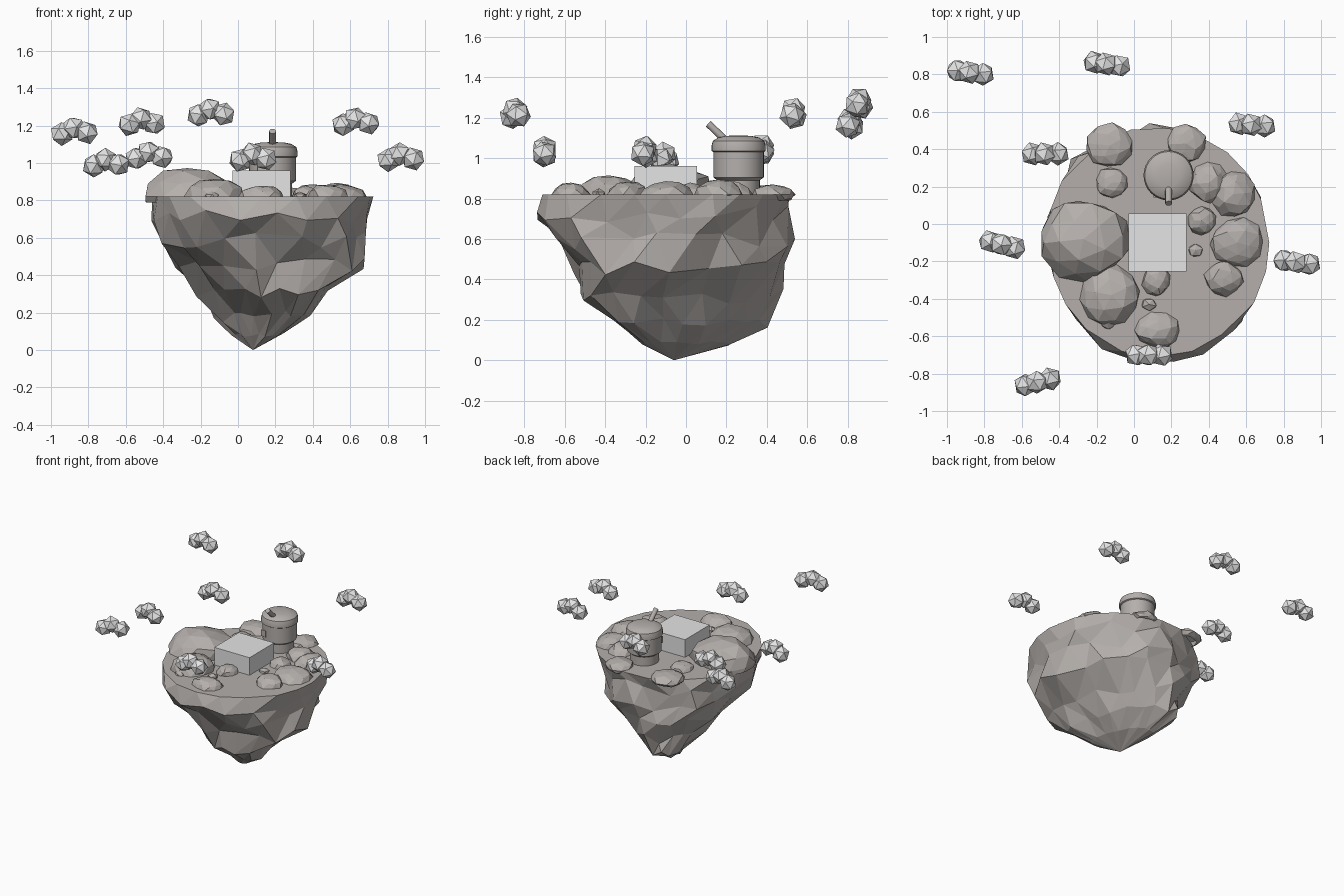
import bpy, bmesh, random
from math import cos, sin, pi, radians
from mathutils import Vector, Matrix

if "Cube" in bpy.data.objects:
    bpy.data.objects.remove(bpy.data.objects["Cube"])
rng = random.Random(11)
GROUND = 0.82


def material(name, rgb):
    m = bpy.data.materials.new(name)
    m.use_nodes = True
    m.diffuse_color = (*rgb, 1)
    m.node_tree.nodes["Principled BSDF"].inputs["Base Color"].default_value = (*rgb, 1)
    return m


STONE = material("warm grey stone", (0.46, 0.43, 0.41))
PALE = material("pale grey", (0.78, 0.78, 0.78))


def finish(bm, name, mat, smooth=False):
    bmesh.ops.recalc_face_normals(bm, faces=bm.faces)
    mesh = bpy.data.meshes.new(name)
    bm.to_mesh(mesh)
    bm.free()
    mesh.materials.append(mat)
    obj = bpy.data.objects.new(name, mesh)
    bpy.context.collection.objects.link(obj)
    if smooth:
        bpy.ops.object.select_all(action="DESELECT")
        obj.select_set(True)
        bpy.context.view_layer.objects.active = obj
        bpy.ops.object.shade_smooth_by_angle(angle=radians(35))
    return obj


def island():
    # Each ring: height, left and right x, front and back y, diagonal skew, roughness
    rings = [(0.82, -0.47, 0.725, -0.71, 0.52, 0, 0.015),
             (0.72, -0.47, 0.72, -0.73, 0.52, 0, 0.05),
             (0.59, -0.45, 0.70, -0.67, 0.52, -0.1, 0.07),
             (0.45, -0.33, 0.67, -0.57, 0.51, -0.25, 0.09),
             (0.31, -0.22, 0.50, -0.55, 0.47, -0.45, 0.10),
             (0.18, -0.12, 0.38, -0.37, 0.40, -0.6, 0.10),
             (0.08, -0.03, 0.25, -0.22, 0.22, -0.6, 0.08)]
    sides = 20
    bm = bmesh.new()
    loops = []
    for k, (z, x0, x1, y0, y1, skew, rough) in enumerate(rings):
        loop = []
        for i in range(sides):
            a = 2 * pi * (i + 0.5 * (k % 2) + rng.uniform(-0.25, 0.25)) / sides
            r = 1 + rng.uniform(-1.3, 0.7) * rough
            dz = 0 if k == 0 else rng.uniform(-0.045, 0.045) * min(1, z * 4)
            loop.append(bm.verts.new(((x0 + x1) / 2 + r * (x1 - x0) / 2 * cos(a),
                                      (y0 + y1) / 2 + r * (y1 - y0) / 2 * sin(a + skew), z + dz)))
        loops.append(loop)
    bm.faces.new(loops[0])
    # Triangles between the staggered rings
    for k in range(len(loops) - 1):
        up, low = loops[k], loops[k + 1]
        for i in range(sides):
            j = (i + 1) % sides
            if k % 2 == 0:
                bm.faces.new((up[i], up[j], low[i]))
                bm.faces.new((up[j], low[j], low[i]))
            else:
                bm.faces.new((up[i], low[j], low[i]))
                bm.faces.new((up[i], up[j], low[j]))
    tip = bm.verts.new((0.08, -0.06, 0))
    for i in range(sides):
        bm.faces.new((loops[-1][i], loops[-1][(i + 1) % sides], tip))
    finish(bm, "island_rock", STONE)


def boulder(name, x, y, rx, ry, height, detail=2):
    # Squashed, roughened dome, cut just below the ground
    bm = bmesh.new()
    bmesh.ops.create_icosphere(bm, subdivisions=detail, radius=1)
    spin = Matrix.Rotation(rng.uniform(0, pi), 3, "Z")
    for v in bm.verts:
        p = spin @ v.co * rng.uniform(0.86, 1.04)
        v.co = (x + p.x * rx, y + p.y * ry, GROUND + p.z * height)
    geom = bm.verts[:] + bm.edges[:] + bm.faces[:]
    bmesh.ops.bisect_plane(bm, geom=geom, plane_co=(0, 0, GROUND - 0.03),
                           plane_no=(0, 0, -1), clear_outer=True)
    finish(bm, name, STONE)


def lathe(name, x, y, profile, sides=32):
    bm = bmesh.new()
    verts = [bm.verts.new((x + r, y, z)) for r, z in profile]
    edges = [bm.edges.new(pair) for pair in zip(verts, verts[1:])]
    bmesh.ops.spin(bm, geom=verts + edges, cent=(x, y, 0), axis=(0, 0, 1),
                   angle=2 * pi, steps=sides)
    bmesh.ops.remove_doubles(bm, verts=bm.verts, dist=0.0005)
    finish(bm, name, STONE, smooth=True)


def rod(name, start, end, radius, sides=12):
    start, end = Vector(start), Vector(end)
    d = end - start
    place = Matrix.Translation((start + end) / 2) @ d.to_track_quat("Z", "Y").to_matrix().to_4x4()
    bm = bmesh.new()
    bmesh.ops.create_cone(bm, cap_ends=True, segments=sides, radius1=radius,
                          radius2=radius, depth=d.length, matrix=place)
    finish(bm, name, STONE, smooth=True)


def box(name, center, size, mat):
    bm = bmesh.new()
    bmesh.ops.create_cube(bm, size=1, matrix=Matrix.Translation(center) @ Matrix.Diagonal((*size, 1)))
    finish(bm, name, mat)


def cloud(name, x, y, z, turn):
    # Three low-poly puffs in a row, the middle one raised
    bm = bmesh.new()
    rot = Matrix.Rotation(radians(turn), 3, "Z")
    for dx, dz in ((-0.068, -0.015), (-0.005, 0.018), (0.068, -0.008)):
        pos = Vector((x, y, z)) + rot @ Vector((dx, 0, dz))
        tilt = Matrix.Rotation(rng.uniform(0, pi), 4, "X")
        bmesh.ops.create_icosphere(bm, subdivisions=1, radius=0.064,
                                   matrix=Matrix.Translation(pos) @ tilt)
    finish(bm, name, PALE)


island()

# Boulders scattered on the ground
boulders = [(-0.27, -0.08, 0.26, 0.23, 0.17), (-0.12, -0.38, 0.17, 0.17, 0.10),
            (0.13, -0.57, 0.13, 0.10, 0.06), (0.48, -0.29, 0.11, 0.10, 0.07),
            (0.55, -0.10, 0.15, 0.14, 0.07), (0.53, 0.16, 0.12, 0.13, 0.08),
            (0.28, 0.43, 0.11, 0.11, 0.05), (-0.13, 0.42, 0.13, 0.12, 0.05),
            (-0.12, 0.22, 0.09, 0.09, 0.05), (0.40, 0.22, 0.11, 0.11, 0.07),
            (0.12, -0.30, 0.08, 0.09, 0.06), (0.36, 0.02, 0.08, 0.08, 0.06)]
for n, b in enumerate(boulders):
    boulder(f"boulder_{n + 1}", *b)
for n, (px, py) in enumerate([(0.33, -0.14), (-0.14, -0.53), (0.08, -0.43)]):
    boulder(f"pebble_{n + 1}", px, py, 0.045, 0.04, 0.03, 1)

# Block in the middle of the island
box("stone_block", (0.125, -0.10, 0.87), (0.31, 0.31, 0.18), PALE)

# Round hut with a domed lid, a slanted pipe and a window
HX, HY = 0.185, 0.26
lathe("round_hut", HX, HY, [(0, 0.80), (0.105, 0.80), (0.105, 0.89), (0.125, 0.905),
                            (0.125, 1.03), (0.134, 1.035), (0.134, 1.06), (0.127, 1.085),
                            (0.10, 1.102), (0.06, 1.11), (0, 1.112)])
rod("slanted_pipe", (HX, 0.235, 1.05), (HX, 0.11, 1.17), 0.018)
box("hut_window", (HX - 0.06, 0.152, 0.96), (0.04, 0.02, 0.05), STONE)

# Ring of clouds
clouds = [(-0.875, 0.81, 1.17, -8), (-0.145, 0.855, 1.27, -8), (0.63, 0.53, 1.22, -5),
          (-0.475, 0.375, 1.04, 0), (-0.705, -0.11, 1.00, -14), (0.87, -0.205, 1.03, -8),
          (0.08, -0.70, 1.03, 0), (-0.515, -0.845, 1.22, 14)]
for n, c in enumerate(clouds):
    cloud(f"cloud_{n + 1}", *c)
